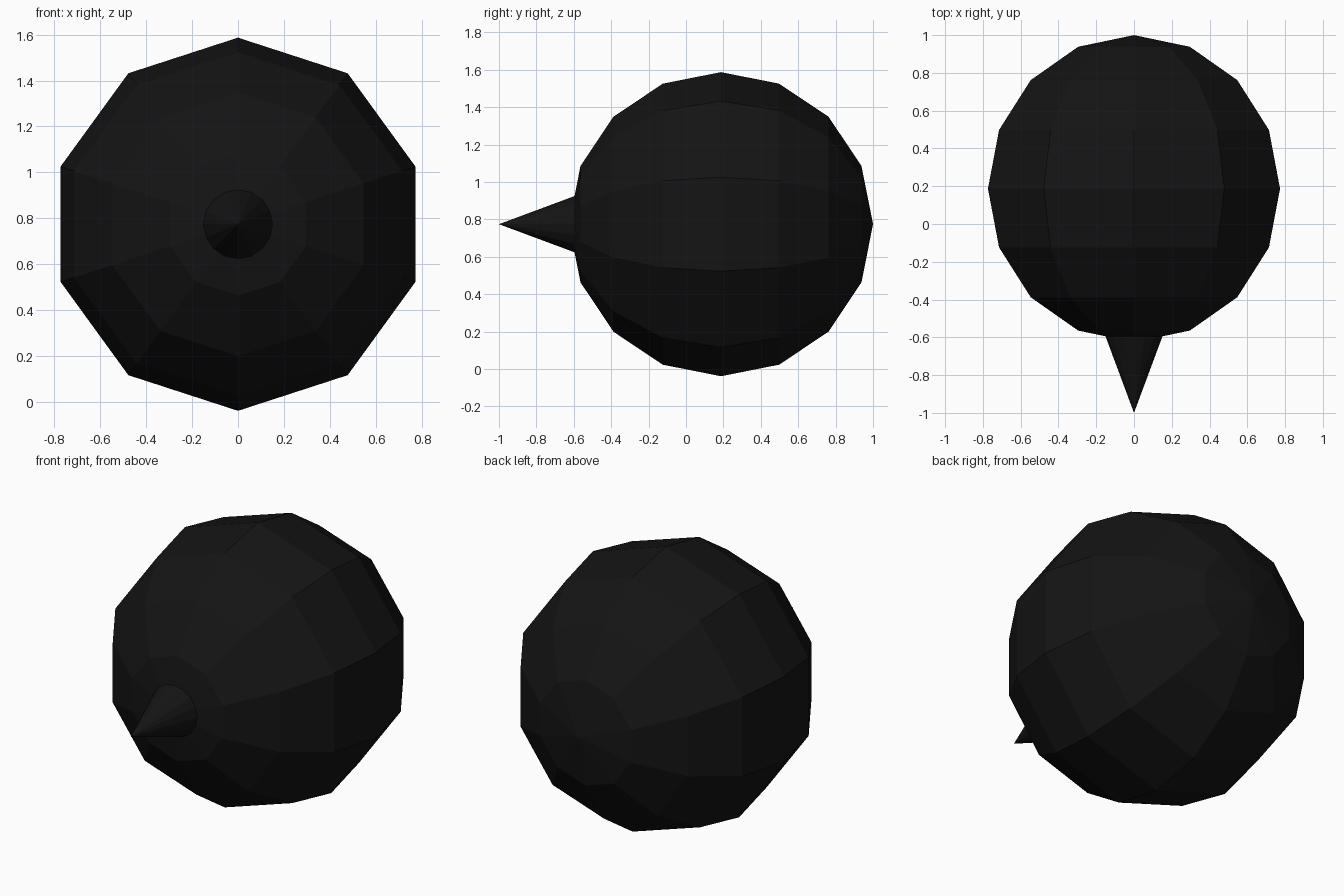
import bpy
from math import pi

if "Cube" in bpy.data.objects:
    bpy.data.objects.remove(bpy.data.objects["Cube"])

R = 0.813
CY, CZ = 0.187, 0.774

black = bpy.data.materials.new("black")
black.diffuse_color = (0.007, 0.007, 0.007, 1)
black.use_nodes = True
black.node_tree.nodes["Principled BSDF"].inputs["Base Color"].default_value = black.diffuse_color


def finish(name):
    ob = bpy.context.object
    ob.name = name
    ob.data.materials.append(black)
    bpy.ops.object.transform_apply(location=True, rotation=True, scale=True)
    bpy.ops.object.shade_flat()
    return ob


# Round low-poly body, poles facing front and back
bpy.ops.mesh.primitive_uv_sphere_add(segments=10, ring_count=8, radius=R,
                                     location=(0, CY, CZ), rotation=(pi / 2, 0, 0))
finish("body")

# Pointed spike, its base sunk into the front of the body
tip, base = -1.0, -0.57
bpy.ops.mesh.primitive_cone_add(vertices=16, radius1=0.16, radius2=0, depth=base - tip,
                                location=(0, (tip + base) / 2, CZ), rotation=(pi / 2, 0, 0))
finish("front_spike")
